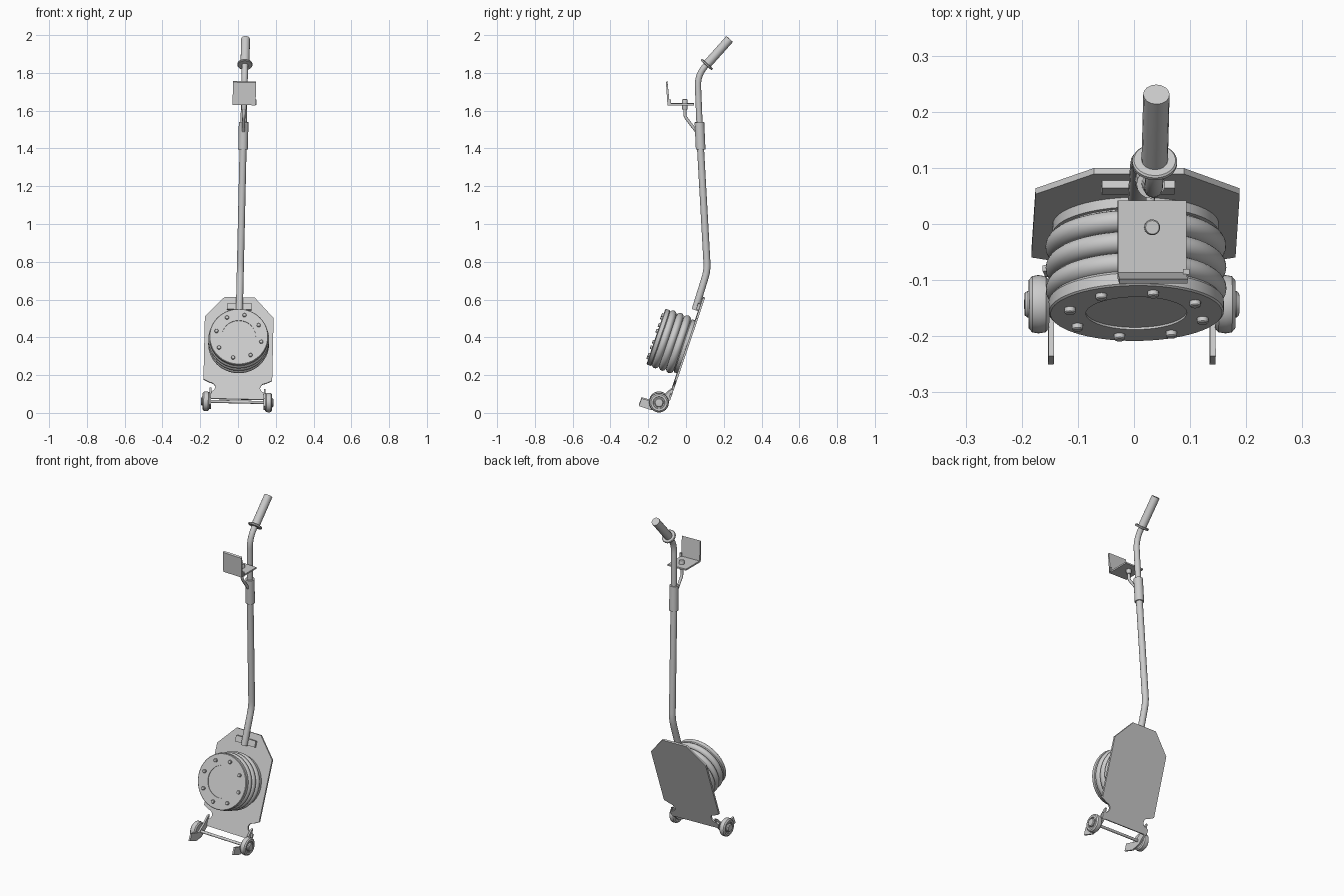
import bpy, bmesh, math
from math import sin, cos, pi, radians
from mathutils import Matrix, Vector

if "Cube" in bpy.data.objects:
    bpy.data.objects.remove(bpy.data.objects["Cube"])

# whole jack leans slightly to the right
M = Matrix.Translation((-0.005, 0, 0)) @ Matrix.Rotation(radians(1.3), 4, 'Y')
# plate frame: x across, y up the plate, z out of its front
P = M @ Matrix.Translation((0, 0, 0.35)) @ Matrix.Rotation(radians(71.2), 4, 'X')
# side frame: x -> world y, y -> world z, z -> world x
S = M @ Matrix(((0, 0, 1, 0), (1, 0, 0, 0), (0, 1, 0, 0), (0, 0, 0, 1)))
T = Matrix.Translation


def finish(name, bm, mat):
    bmesh.ops.recalc_face_normals(bm, faces=bm.faces)
    me = bpy.data.meshes.new(name)
    bm.to_mesh(me)
    bm.free()
    me.transform(mat)
    ob = bpy.data.objects.new(name, me)
    bpy.context.collection.objects.link(ob)
    smooth(ob)
    return ob


def smooth(ob):
    bpy.ops.object.select_all(action='DESELECT')
    ob.select_set(True)
    bpy.context.view_layer.objects.active = ob
    bpy.ops.object.shade_smooth_by_angle(angle=radians(35))


def lathe(name, prof, mat, n=48):
    """Spin (radius, height) profile around local z, capping both ends."""
    bm = bmesh.new()
    rings = [[bm.verts.new((r * cos(2 * pi * i / n), r * sin(2 * pi * i / n), h))
              for i in range(n)] for r, h in prof]
    for a, b in zip(rings, rings[1:]):
        for i in range(n):
            j = (i + 1) % n
            bm.faces.new((a[i], a[j], b[j], b[i]))
    bm.faces.new(rings[0])
    bm.faces.new(rings[-1])
    return finish(name, bm, mat)


def prism(name, pts, z0, z1, mat):
    """Extrude a flat outline from z0 to z1."""
    bm = bmesh.new()
    f = bm.faces.new([bm.verts.new((x, y, z0)) for x, y in pts])
    ext = bmesh.ops.extrude_face_region(bm, geom=[f])
    vs = [v for v in ext['geom'] if isinstance(v, bmesh.types.BMVert)]
    bmesh.ops.translate(bm, vec=(0, 0, z1 - z0), verts=vs)
    return finish(name, bm, mat)


def box(name, lo, hi, mat):
    return prism(name, [(lo[0], lo[1]), (hi[0], lo[1]), (hi[0], hi[1]), (lo[0], hi[1])],
                 lo[2], hi[2], mat)


def tube(name, pts, r, fillet=0.0):
    """Round tube through (y, z) points with softened corners."""
    pts = [Vector((0, y, z)) for y, z in pts]
    path = [pts[0]]
    for a, b, c in zip(pts, pts[1:], pts[2:]):
        p, q = b + (a - b).normalized() * fillet, b + (c - b).normalized() * fillet
        path += [p.lerp(b, t / 6).lerp(b.lerp(q, t / 6), t / 6) for t in range(7)]
    path.append(pts[-1])
    cu = bpy.data.curves.new(name, 'CURVE')
    cu.dimensions = '3D'
    cu.bevel_depth, cu.bevel_resolution, cu.use_fill_caps = r, 6, True
    sp = cu.splines.new('POLY')
    sp.points.add(len(path) - 1)
    for pt, co in zip(sp.points, path):
        pt.co = (*co, 1)
    ob = bpy.data.objects.new(name, cu)
    bpy.context.collection.objects.link(ob)
    bpy.ops.object.select_all(action='DESELECT')
    ob.select_set(True)
    bpy.context.view_layer.objects.active = ob
    bpy.ops.object.convert(target='MESH')
    ob = bpy.context.view_layer.objects.active
    ob.data.transform(M)
    smooth(ob)


# back plate with chamfered top and round notches above the wheels
half = [(0.08, 0.277), (0.182, 0.165), (0.182, -0.185)]
half += [(0.147 - 0.028 * sin(t), -0.228 + 0.026 * cos(t))
         for t in [pi * k / 8 for k in range(9)]]
half += [(0.16, -0.262), (0.155, -0.292)]
prism('back_plate', half + [(-x, y) for x, y in reversed(half)], -0.011, 0, P)
box('handle_bracket', (-0.065, 0.205, 0), (0.065, 0.24, 0.014), P)

# air bellows: rear ring, three bulges, front flange
lathe('bellows_rear_ring', [(0.148, 0), (0.148, 0.018), (0.13, 0.018)], P, 64)
prof = [(0.138, 0.016)]
for c in (0.042, 0.082, 0.122):
    prof += [(0.14 + 0.021 * sin(pi * k / 10), c - 0.02 * cos(pi * k / 10)) for k in range(11)]
lathe('bellows', prof + [(0.135, 0.145)], P, 64)
lathe('front_flange', [(0.152, 0.14), (0.156, 0.145), (0.156, 0.165), (0.153, 0.168),
                       (0.09, 0.168), (0.09, 0.164)], P, 64)
for k in range(8):
    a = radians(-13 + 45 * k)
    lathe('flange_bolt', [(0.01, 0), (0.01, 0.01), (0.008, 0.012)],
          P @ T((0.122 * cos(a), 0.122 * sin(a), 0.166)), 16)

# axle, wheels, hubs and side feet
A = S @ T((-0.143, 0.058, 0))
lathe('axle', [(0.008, -0.165), (0.008, 0.165)], A, 20)
foot = [(-0.235, 0.08), (-0.25, 0.04), (-0.185, 0.018), (-0.13, 0.03), (-0.085, 0.07),
        (-0.065, 0.13), (-0.082, 0.125), (-0.12, 0.09), (-0.165, 0.06)]
for s in (-1, 1):
    W = A @ Matrix.Diagonal((1, 1, s, 1))
    lathe('wheel', [(0.03, 0.15), (0.043, 0.148), (0.05, 0.154), (0.052, 0.167), (0.05, 0.178),
                    (0.043, 0.184), (0.032, 0.184), (0.03, 0.179)], W, 40)
    lathe('wheel_hub', [(0.024, 0.15), (0.024, 0.186), (0.02, 0.191), (0.008, 0.192)], W, 28)
    prism('side_foot', foot, s * 0.139, s * 0.149, S)

# handle tube, sleeve, grip and hand guard
tube('lower_handle', [(0.048, 0.545), (0.113, 0.755), (0.076, 1.42)], 0.0185, 0.04)
tube('upper_handle', [(0.076, 1.42), (0.061, 1.79), (0.225, 1.973)], 0.0165, 0.06)
tube('handle_sleeve', [(0.0775, 1.395), (0.0765, 1.42), (0.071, 1.54)], 0.0255, 0.003)
tube('grip', [(0.108, 1.842), (0.231, 1.98)], 0.0235)
d = Vector((0, 0.123, 0.138)).normalized()
lathe('hand_guard', [(0.037, -0.006), (0.04, -0.003), (0.04, 0.003), (0.037, 0.006)],
      M @ T((0, 0.11, 1.845)) @ d.to_track_quat('Z', 'Y').to_matrix().to_4x4(), 40)

# control valve shelf, upright panel, knob and support rod
box('control_shelf', (-0.061, -0.097, 1.63), (0.061, 0.042, 1.639), M)
prism('control_panel', [(-0.098, 1.756), (-0.106, 1.75), (-0.098, 1.63), (-0.086, 1.63)],
      -0.061, 0.061, S)
box('panel_tab', (0.055, -0.09, 1.632), (0.066, -0.08, 1.66), M)
lathe('valve_knob', [(0.012, 1.605), (0.014, 1.61), (0.014, 1.658), (0.012, 1.661)],
      M @ T((0, -0.006, 0)), 24)
tube('support_rod', [(-0.006, 1.61), (-0.006, 1.57), (0.055, 1.49)], 0.008, 0.015)
